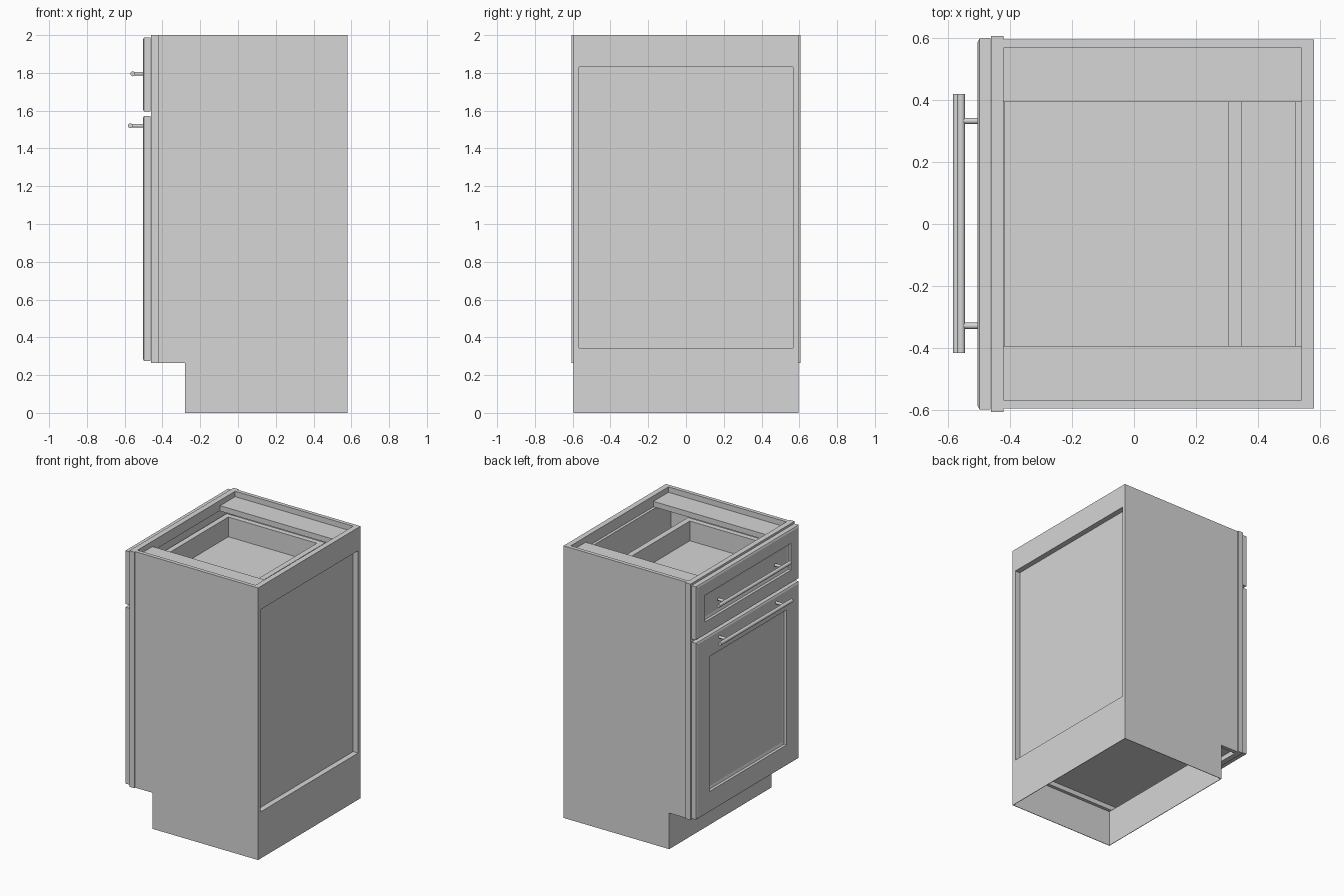
import bpy, bmesh, math
from mathutils import Matrix, Vector

if "Cube" in bpy.data.objects:
    bpy.data.objects.remove(bpy.data.objects["Cube"], do_unlink=True)

# Single grey finish
GREY = (0.67, 0.67, 0.67, 1)
grey = bpy.data.materials.new("cabinet_grey")
grey.diffuse_color = GREY
grey.use_nodes = True
grey.node_tree.nodes["Principled BSDF"].inputs["Base Color"].default_value = GREY


def finish(name, bm):
    bmesh.ops.recalc_face_normals(bm, faces=bm.faces)
    mesh = bpy.data.meshes.new(name)
    bm.to_mesh(mesh)
    bm.free()
    mesh.materials.append(grey)
    ob = bpy.data.objects.new(name, mesh)
    bpy.context.collection.objects.link(ob)
    return ob


def add_box(bm, x, y, z):
    size = Vector((x[1] - x[0], y[1] - y[0], z[1] - z[0]))
    mid = Vector((sum(x) / 2, sum(y) / 2, sum(z) / 2))
    bmesh.ops.create_cube(bm, size=1, matrix=Matrix.LocRotScale(mid, None, size))


def boxes(name, *dims):
    bm = bmesh.new()
    for d in dims:
        add_box(bm, *d)
    finish(name, bm)


def panelled_front(name, z, border):
    # Slab with an eased edge, flat border and sloped step to a sunken panel
    bm = bmesh.new()
    add_box(bm, (-0.504, -0.463), (-0.597, 0.597), z)
    bm.normal_update()
    face = min(bm.faces, key=lambda f: f.calc_center_median().x)
    for width, depth in ((0.012, 0), (border - 0.012, 0), (0.008, 0.012), (0.018, 0.006)):
        bmesh.ops.inset_region(bm, faces=[face], thickness=width, use_even_offset=True)
        bmesh.ops.translate(bm, verts=face.verts[:], vec=(depth, 0, 0))
    rim = [v for v in bm.verts if v.co.x < -0.5 and abs(v.co.y) > 0.596]
    bmesh.ops.translate(bm, verts=rim, vec=(0.006, 0, 0))
    finish(name, bm)


def add_rod(bm, p, axis, length, radius):
    rot = Matrix.Rotation(math.pi / 2, 4, axis)
    bmesh.ops.create_cone(bm, cap_ends=True, segments=20, radius1=radius, radius2=radius,
                          depth=length, matrix=Matrix.Translation(p) @ rot)


def handle(name, x, z):
    # Round bar on two posts
    bm = bmesh.new()
    add_rod(bm, (x, 0.002, z), 'X', 0.835, 0.013)
    for y in (-0.328, 0.332):
        add_rod(bm, ((x - 0.495) / 2, y, z), 'Y', -0.495 - x, 0.010)
    ob = finish(name, bm)
    bpy.ops.object.select_all(action='DESELECT')
    ob.select_set(True)
    bpy.context.view_layer.objects.active = ob
    bpy.ops.object.shade_smooth_by_angle(angle=math.radians(40))


# Carcass: thick side boards above a thin-walled open plinth
inner = (-0.567, 0.567)
skin = 0.004
for side, s in (("right", -1), ("left", 1)):
    boxes(side + "_side_panel",
          ((-0.42, 0.58), sorted((s * 0.567, s * 0.595)), (0.265, 2)),
          ((-0.28, 0.58), sorted((s * (0.595 - skin), s * 0.595)), (0, 0.265)))
    boxes(side + "_stretcher", ((-0.42, 0.54), sorted((s * 0.393, s * 0.567)), (1.92, 1.96)))
wall = (skin - 0.595, 0.595 - skin)
boxes("toe_kick", ((-0.28, -0.28 + skin), wall, (0, 0.265)))
boxes("bottom_panel", ((-0.42, 0.54), inner, (0.30, 0.34)))
boxes("back_panel", ((0.52, 0.54), inner, (0.30, 1.92)))
boxes("back_rails",
      ((0.54, 0.58), inner, (1.83, 2)),
      ((0.54, 0.58), inner, (0.265, 0.343)),
      ((0.58 - skin, 0.58), wall, (0, 0.265)))

# Face frame
fx = (-0.46, -0.42)
boxes("face_frame",
      (fx, (-0.605, -0.53), (0.265, 2)), (fx, (0.53, 0.605), (0.265, 2)),
      *[(fx, (-0.53, 0.53), z) for z in ((0.265, 0.34), (1.545, 1.62), (1.925, 2))])

# Drawer box
dx, dz = (-0.455, 0.347), (1.65, 1.845)
boxes("drawer_box",
      (dx, (-0.52, -0.48), dz), (dx, (0.48, 0.52), dz),
      ((-0.455, -0.415), (-0.48, 0.48), dz), ((0.305, 0.347), (-0.48, 0.48), dz),
      ((-0.415, 0.305), (-0.48, 0.48), (1.68, 1.70)))

# Fronts and handles
panelled_front("drawer_front", (1.595, 1.987), 0.098)
panelled_front("door", (0.275, 1.572), 0.152)
handle("drawer_handle", -0.557, 1.795)
handle("door_handle", -0.570, 1.52)
